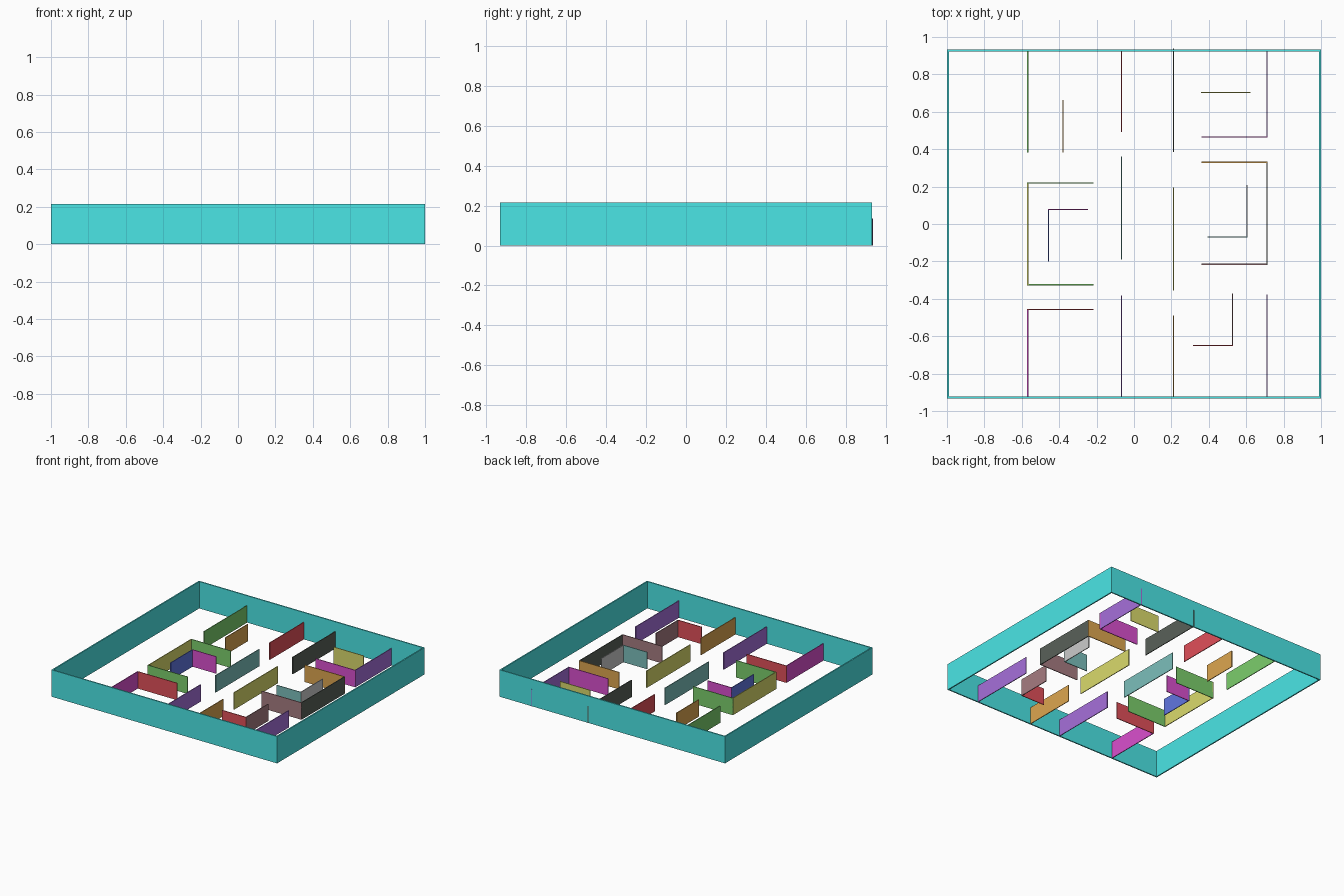
import bpy, bmesh
from mathutils import Matrix, Vector

if "Cube" in bpy.data.objects:
    bpy.data.objects.remove(bpy.data.objects["Cube"])

# Colours shared by the walls
PALETTE = {
    "teal": (0.07, 0.79, 0.79), "slate": (0.2, 0.52, 0.5), "green": (0.2, 0.62, 0.15),
    "olive": (0.7, 0.7, 0.15), "orange": (0.72, 0.38, 0.08), "red": (0.75, 0.08, 0.1),
    "magenta": (0.7, 0.08, 0.62), "violet": (0.38, 0.16, 0.7), "grey": (0.6, 0.6, 0.6),
    "dark": (0.1, 0.12, 0.1), "brown": (0.38, 0.2, 0.22), "blue": (0.12, 0.18, 0.75),
}
MATS = {}
for key, rgb in PALETTE.items():
    MATS[key] = bpy.data.materials.new(key)
    MATS[key].diffuse_color = (*rgb, 1)


def wall(name, a, b, height, thick, colour):
    """Thin upright box from plan point a to plan point b."""
    d, mid = b - a, (a + b) / 2
    bm = bmesh.new()
    bmesh.ops.create_cube(bm, size=1)
    bm.transform(Matrix.Translation((mid.x, mid.y, height / 2))
                 @ Matrix.Rotation(Vector((1, 0)).angle_signed(d) * -1, 4, 'Z')
                 @ Matrix.Diagonal((d.length + thick, thick, height, 1)))
    mesh = bpy.data.meshes.new(name)
    bm.to_mesh(mesh)
    bm.free()
    mesh.materials.append(MATS[colour])
    bpy.context.collection.objects.link(bpy.data.objects.new(name, mesh))


STEP = {"east": Vector((1, 0)), "west": Vector((-1, 0)),
        "north": Vector((0, 1)), "south": Vector((0, -1))}


def run(name, x, y, *legs):
    """Partition that starts at (x, y) and turns through a series of legs."""
    p = Vector((x, y))
    for i, (way, length, colour) in enumerate(legs):
        q = p + STEP[way] * length
        wall(f"{name}_{way}_{i}", p, q, 0.136, 0.006, colour)
        p = q


# Outer enclosure
X, Y = 0.994, 0.928
SW, SE, NE, NW = (Vector(c) for c in ((-X, -Y), (X, -Y), (X, Y), (-X, Y)))
for side, a, b in (("front", SW, SE), ("right", SE, NE), ("back", NE, NW), ("left", NW, SW)):
    wall("outer_wall_" + side, a, b, 0.215, 0.01, "teal")

# Standard partition lengths and main lines of the plan
LONG, HALF, ROOM, NICHE = 0.545, 0.275, 0.348, 0.208
LEFT, MID_L, MID_R, RIGHT = -0.568, -0.066, 0.212, 0.712
DOOR_L, DOOR_R = LEFT + ROOM, RIGHT - ROOM

# Left rooms
run("back_left_partition", LEFT, 0.93, ("south", LONG, "green"))
run("back_left_screen", -0.38, 0.66, ("south", HALF, "orange"))
run("left_bay", DOOR_L, 0.22, ("west", ROOM, "green"), ("south", LONG, "olive"),
    ("east", ROOM, "green"))
run("left_bay_screen", -0.25, 0.078, ("west", NICHE, "magenta"), ("south", HALF, "blue"))
run("front_left_room", DOOR_L, -0.457, ("west", ROOM, "red"), ("south", 0.468, "magenta"))

# Two middle rows
run("middle_left_back", MID_L, 0.928, ("south", 0.432, "red"))
run("middle_left_centre", MID_L, 0.358, ("south", LONG, "slate"))
run("middle_left_front", MID_L, -0.384, ("south", LONG, "violet"))
run("middle_right_back", MID_R, 0.934, ("south", LONG, "dark"))
run("middle_right_centre", MID_R, 0.193, ("south", LONG, "olive"))
run("middle_right_front", MID_R, -0.492, ("south", 0.432, "orange"))

# Right rooms
run("back_right_screen", 0.36, 0.703, ("east", 0.26, "olive"))
run("back_right_room", DOOR_R, 0.465, ("east", ROOM, "magenta"), ("north", 0.466, "violet"))
run("right_bay", DOOR_R, 0.33, ("east", ROOM, "orange"), ("south", LONG, "dark"),
    ("west", ROOM, "brown"))
run("right_bay_screen", 0.396, -0.07, ("east", NICHE, "slate"), ("north", HALF, "grey"))
run("front_right_screen", 0.318, -0.65, ("east", NICHE, "red"), ("north", HALF, "brown"))
run("front_right_partition", RIGHT, -0.38, ("south", LONG, "violet"))

for m in bpy.data.materials:
    if m.users and not m.is_grease_pencil:
        m.use_nodes = True
        m.node_tree.nodes["Principled BSDF"].inputs["Base Color"].default_value = m.diffuse_color
